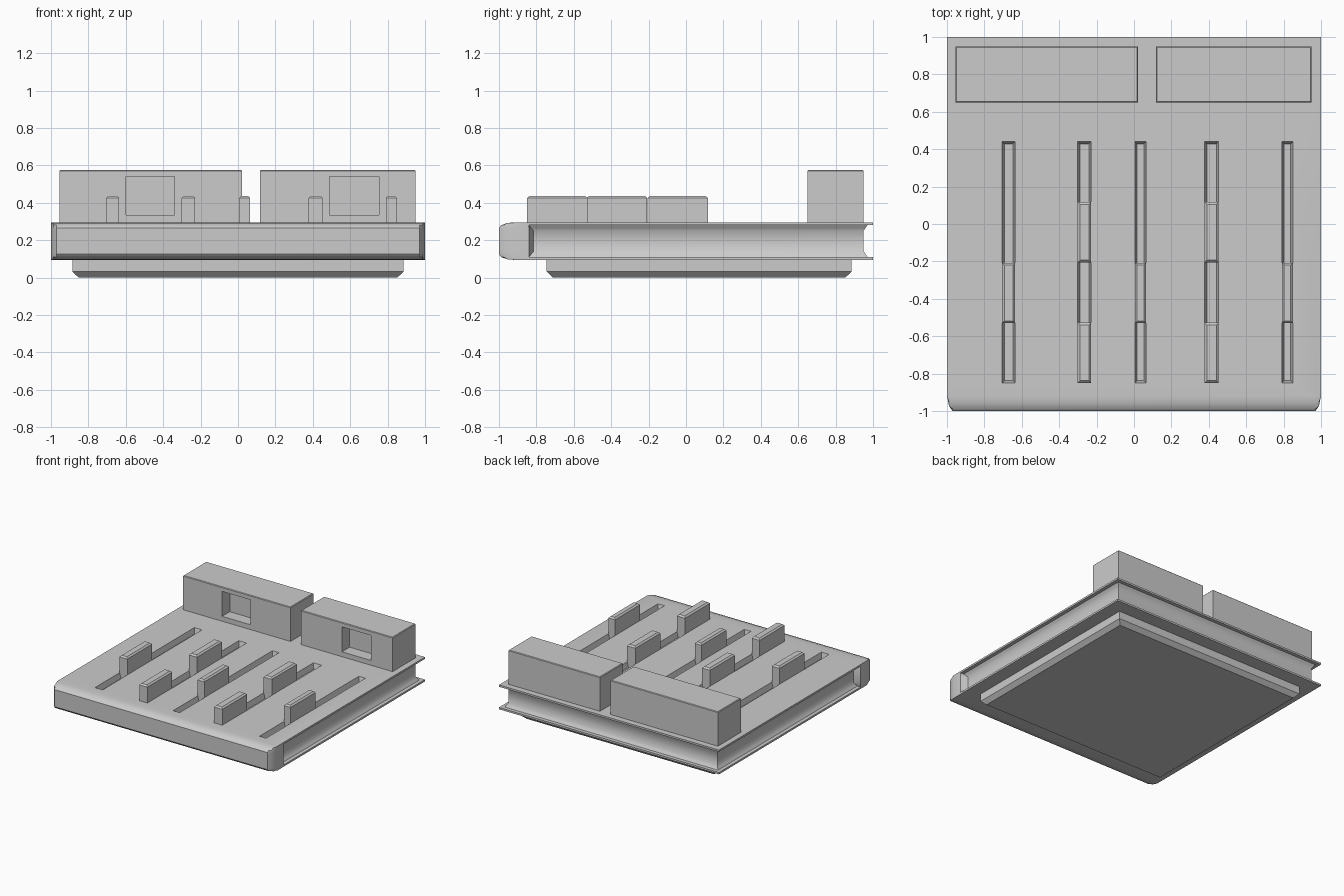
import bpy, bmesh

if "Cube" in bpy.data.objects:
    bpy.data.objects.remove(bpy.data.objects["Cube"])


def loft(name, layers):
    """Solid through a stack of outlines; each layer is (z, [(x, y), ...])."""
    bm = bmesh.new()
    rings = [[bm.verts.new((x, y, z)) for x, y in pts] for z, pts in layers]
    n = len(rings[0])
    for a, b in zip(rings, rings[1:]):
        for i in range(n):
            j = (i + 1) % n
            bm.faces.new((a[i], a[j], b[j], b[i]))
    bm.faces.new(rings[0][::-1])
    bm.faces.new(rings[-1])
    bmesh.ops.remove_doubles(bm, verts=bm.verts, dist=1e-5)
    bmesh.ops.recalc_face_normals(bm, faces=bm.faces)
    mesh = bpy.data.meshes.new(name)
    bm.to_mesh(mesh)
    bm.free()
    ob = bpy.data.objects.new(name, mesh)
    bpy.context.collection.objects.link(ob)
    return ob


def rect(x0, x1, y0, y1, d=0.0):
    return [(x0 + d, y0 + d), (x1 - d, y0 + d), (x1 - d, y1 - d), (x0 + d, y1 - d)]


def cut(ob, cutter):
    m = ob.modifiers.new("cut", 'BOOLEAN')
    m.operation = 'DIFFERENCE'
    m.solver = 'EXACT'
    m.object = cutter
    bpy.context.view_layer.objects.active = ob
    bpy.ops.object.modifier_apply(modifier=m.name)
    bpy.data.objects.remove(cutter)


def body_outline(d, f):
    """d: groove depth on sides and back, f: setback of the rounded front."""
    e = max(0.0, d - 0.03) * 1.25
    half = [(0.97, -1), (0.988, -0.975), (1, -0.92), (1, -0.84),
            (1 - d, -0.84 + e), (1 - d, 1 - d)]
    half = [(x, max(y, -1 + f)) for x, y in half]
    return half + [(-x, y) for x, y in reversed(half)]


# Main slab: rounded front, groove wrapping round sides and back
upper = [(0.25, 0.05, 0), (0.265, 0.04, 0), (0.28, 0.03, 0.011),
         (0.28, 0, 0.011), (0.292, 0, 0.045), (0.295, 0, 0.08)]
profile = [(0.39 - z, d, f) for z, d, f in reversed(upper)] + upper
body = loft("body", [(z, body_outline(d, f)) for z, d, f in profile])

# Slots with sliding tabs: (centre x, width, tab start positions)
TAB = 0.3225
slots = [(-0.67, 0.07, [-0.53]), (-0.265, 0.072, [-0.85, -0.205]),
         (0.035, 0.06, [-0.53]), (0.415, 0.075, [-0.85, -0.205]),
         (0.82, 0.06, [-0.53])]
for x, w, starts in slots:
    x0, x1 = x - w / 2, x + w / 2
    cut(body, loft("slot_cutter", [(0.25, rect(x0, x1, -0.85, 0.44, 0.012)),
                                   (0.295, rect(x0, x1, -0.85, 0.44)),
                                   (0.33, rect(x0, x1, -0.85, 0.44))]))
    for y in starts:
        loft("slider_tab", [(0.24, rect(x0, x1, y, y + TAB)),
                            (0.425, rect(x0, x1, y, y + TAB)),
                            (0.437, rect(x0, x1, y, y + TAB, 0.012))])

bpy.ops.object.select_all(action='DESELECT')
body.select_set(True)
bpy.context.view_layer.objects.active = body
bpy.ops.object.shade_smooth_by_angle(angle=0.6)

# Base plate with chamfered lower edge
loft("base_plate", [(0, rect(-0.885, 0.885, -0.745, 0.885, 0.033)),
                    (0.032, rect(-0.885, 0.885, -0.745, 0.885)),
                    (0.1, rect(-0.885, 0.885, -0.745, 0.885))])

# Rear housings with recessed windows: (x range, window x range)
for x0, x1, wx0, wx1 in [(-0.955, 0.022, -0.6, -0.34), (0.117, 0.95, 0.49, 0.755)]:
    housing = loft("rear_housing", [(0.285, rect(x0, x1, 0.65, 0.95)),
                                    (0.571, rect(x0, x1, 0.65, 0.95)),
                                    (0.576, rect(x0, x1, 0.65, 0.95, 0.005))])
    cut(housing, loft("window_cutter", [(0.335, rect(wx0, wx1, 0.6, 0.75)),
                                        (0.54, rect(wx0, wx1, 0.6, 0.75))]))
